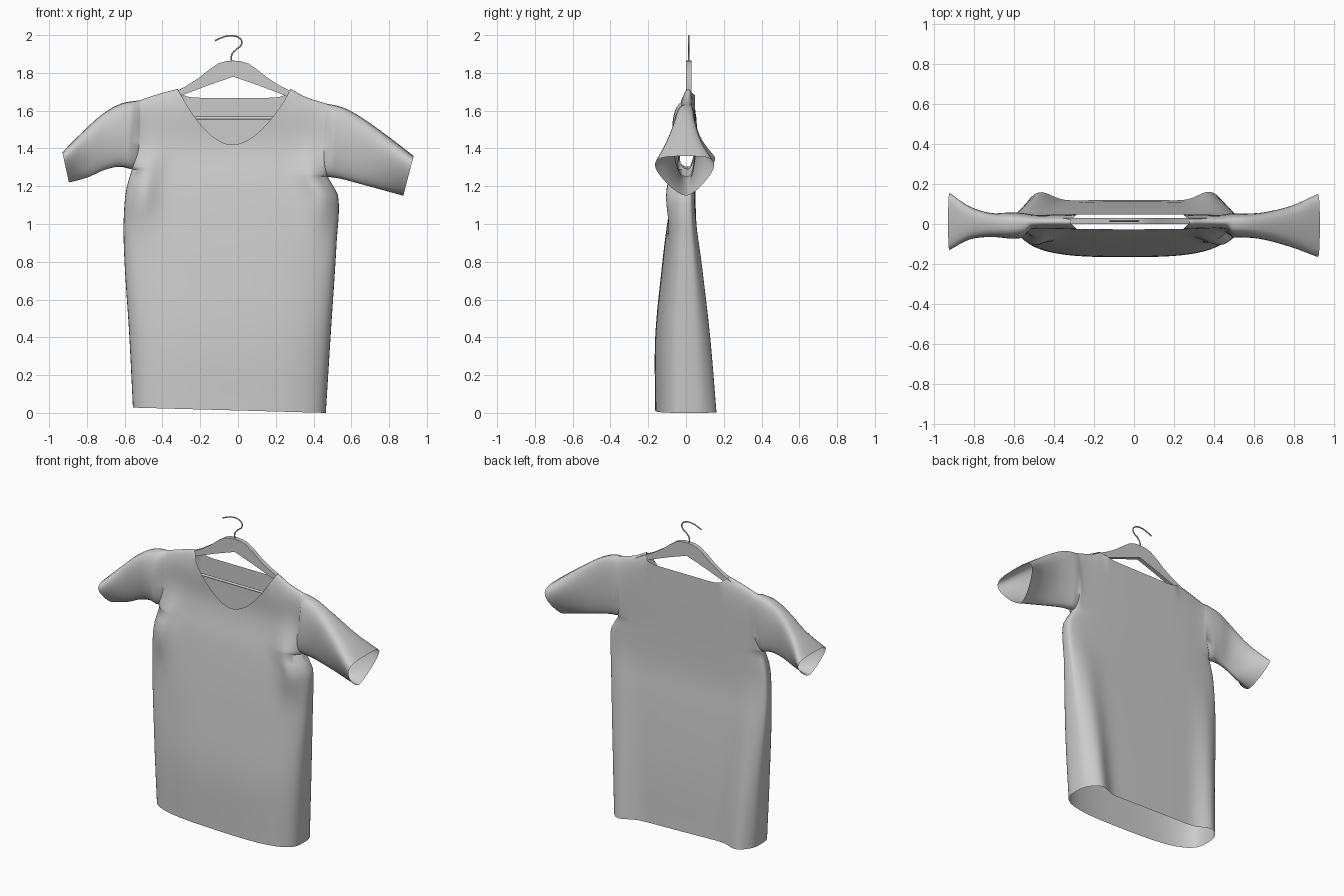
import bpy, bmesh
from math import sin, cos, pi, exp

if "Cube" in bpy.data.objects:
    bpy.data.objects.remove(bpy.data.objects["Cube"])


def curve(table, x):
    """Smooth interpolation through (x, value) pairs."""
    n = len(table)
    x = min(max(x, table[0][0]), table[-1][0])
    i = 0
    while i < n - 2 and x > table[i + 1][0]:
        i += 1

    def slope(k):
        a, b = table[max(k - 1, 0)], table[min(k + 1, n - 1)]
        return (b[1] - a[1]) / (b[0] - a[0])
    (x0, a), (x1, b) = table[i], table[i + 1]
    h = x1 - x0
    t = (x - x0) / h
    return ((2*t**3 - 3*t*t + 1) * a + (t**3 - 2*t*t + t) * h * slope(i)
            + (3*t*t - 2*t**3) * b + (t**3 - t*t) * h * slope(i + 1))


def lerp(a, b, t):
    return a + (b - a) * t


def finish(name, bm):
    bmesh.ops.recalc_face_normals(bm, faces=bm.faces[:])
    me = bpy.data.meshes.new(name)
    bm.to_mesh(me)
    bm.free()
    ob = bpy.data.objects.new(name, me)
    bpy.context.collection.objects.link(ob)
    bpy.ops.object.select_all(action='DESELECT')
    ob.select_set(True)
    bpy.context.view_layer.objects.active = ob
    return ob


# Shirt outline: side edges, front and back depth by height, shoulder line by x
LEFT = [(0, -.555), (.4, -.575), (.9, -.605), (1.15, -.597), (1.28, -.565), (1.4, -.525), (1.66, -.52)]
RIGHT = [(0, .465), (.4, .49), (.9, .522), (1.15, .53), (1.25, .475), (1.36, .455), (1.66, .47)]
FRONT = [(0, -.163), (.4, -.163), (.8, -.125), (1.0, -.1), (1.2, -.07), (1.42, -.028), (1.6, -.03), (1.72, -.022)]
BACK = [(0, .12), (.4, .105), (.8, .075), (1.0, .055), (1.2, .05), (1.45, .05), (1.72, .048)]
SHOULDER_L = [(-.52, 1.655), (-.44, 1.682), (-.36, 1.705), (-.32, 1.715)]
SHOULDER_R = [(.28, 1.715), (.36, 1.672), (.47, 1.637)]
NECK_X, NECK_R, MID = -.02, .30, .01
LOW, UP = 26, 16

u_l, u_r = .20 / .99, .80 / .99
us = [u_l * (1 - cos(pi / 2 * k / 14)) for k in range(14)]
us += [lerp(u_l, u_r, k / 36) for k in range(36)]
us += [1 - (1 - u_r) * (1 - cos(pi / 2 * (14 - k) / 14)) for k in range(15)]


def top_z(x, back):
    d = abs(x - NECK_X) / NECK_R
    if d < .9999:
        return 1.668 + .047 * d**10 if back else 1.42 + .295 * d**1.9
    return curve(SHOULDER_L, x) if x < 0 else curve(SHOULDER_R, x)


def shirt_point(u, row, back):
    x_top = lerp(-.52, .47, u)
    pit, top = lerp(1.29, 1.25, u), top_z(x_top, back)
    s = abs(2 * u - 1)
    p = 4 if back else 3
    round_side = max(0, 1 - s**p) ** (1 / p)
    if row <= LOW:
        z = lerp(lerp(.028, 0, u), pit, row / LOW)
        close = 1
    else:
        v = (1 - cos(pi * (row - LOW) / UP)) / 2
        z = lerp(pit, top, v)
        round_side += (1 - round_side) * s**6 * max(0, 1 - (1 - v)**4) ** .5
        neck = min(1, max(0, (NECK_R - abs(x_top - NECK_X)) / .03))
        close = lerp(max(0, 1 - v**8) ** .5, 1, neck)
    y = curve(BACK if back else FRONT, z)
    if back:
        y += .07 * exp(-((s - .86) / .17)**2) * max(0, 1 - z / 1.1)
    else:
        y -= .07 * exp(-((s - .86) / .15)**2) * exp(-((z - 1.18) / .17)**2)
    return (lerp(curve(LEFT, z), curve(RIGHT, z), u), MID + (y - MID) * round_side * close, z)


bm = bmesh.new()


def skin(rows, closed=False):
    n = len(rows[0])
    for a, b in zip(rows, rows[1:]):
        for j in range(n if closed else n - 1):
            k = (j + 1) % n
            bm.faces.new((a[j], a[k], b[k], b[j]))


# Shirt body: front and back panels
panels = []
for back in (False, True):
    grid = [[bm.verts.new(shirt_point(u, r, back)) for r in range(LOW + UP + 1)] for u in us]
    skin(grid)
    panels.append(grid)

# Sleeves: stations of (top x, top z, bottom x, bottom z, front depth, back depth)
SLEEVE_L = [(-.52, 1.655, -.565, 1.29, .08, .045), (-.62, 1.637, -.63, 1.303, .08, .05),
            (-.72, 1.58, -.71, 1.285, .07, .05), (-.83, 1.48, -.80, 1.245, .08, .085),
            (-.93, 1.38, -.895, 1.22, .13, .155)]
SLEEVE_R = [(.47, 1.637, .475, 1.25, .08, .045), (.56, 1.615, .55, 1.238, .075, .045),
            (.66, 1.56, .655, 1.21, .085, .055), (.80, 1.46, .765, 1.18, .12, .09),
            (.93, 1.36, .875, 1.15, .165, .15)]
for stations, col in ((SLEEVE_L, 0), (SLEEVE_R, -1)):
    front, rear = panels[0][col][LOW:], panels[1][col][LOW:]
    rings = [[bm.verts.new(v.co) for v in front + rear[-2:0:-1]]]
    for i in range(1, 17):
        s = i / 16
        tx, tz, bx, bz, wf, wb = [curve([(k / 4, st[c]) for k, st in enumerate(stations)], s)
                                  for c in range(6)]
        ring = []
        for j in range(2 * UP):
            t = j / UP if j <= UP else 2 - j / UP
            h = (1 - cos(pi * t)) / 2
            w = max(0, sin(pi * t ** (1 + .9 * s))) ** .65
            y = w * (-wf if j <= UP else wb)
            ring.append(bm.verts.new((lerp(bx, tx, h), lerp(MID, 0, s) + y, lerp(bz, tz, h))))
        rings.append(ring)
    skin(rings, closed=True)

bmesh.ops.remove_doubles(bm, verts=bm.verts[:], dist=.0004)
finish("shirt", bm)
bpy.ops.object.shade_smooth_by_angle(angle=pi / 3)

# Hanger body: mirrored arched outline, extruded in depth
CX, CY = -.025, .015
upper = [(0, 1.865), (.04, 1.862), (.08, 1.85), (.13, 1.815), (.18, 1.775), (.25, 1.73),
         (.33, 1.69), (.41, 1.64), (.46, 1.60), (.475, 1.57)]
lower = [(.465, 1.55), (.44, 1.56), (.38, 1.62), (.27, 1.682), (.13, 1.735), (0, 1.78)]
half = upper + lower
outline = half + [(-x, z) for x, z in half[-2:0:-1]]
bm = bmesh.new()
n = len(outline)
near = [bm.verts.new((CX + x, CY - .014, z)) for x, z in outline]
far = [bm.verts.new((CX + x, CY + .014, z)) for x, z in outline]
bm.faces.new(near)
bm.faces.new(far[::-1])
for i in range(n):
    k = (i + 1) % n
    bm.faces.new((near[i], far[i], far[k], near[k]))
finish("hanger_body", bm)
bpy.ops.object.shade_smooth_by_angle(angle=pi / 5)


def wire(name, points, radius):
    cu = bpy.data.curves.new(name, 'CURVE')
    cu.dimensions = '3D'
    cu.bevel_depth, cu.bevel_resolution, cu.use_fill_caps = radius, 3, True
    sp = cu.splines.new('BEZIER')
    sp.bezier_points.add(len(points) - 1)
    for p, (x, z) in zip(sp.bezier_points, points):
        p.co = (x, CY, z)
        p.handle_left_type = p.handle_right_type = 'AUTO'
    bpy.context.collection.objects.link(bpy.data.objects.new(name, cu))


# Trouser bar and hook
wire("hanger_bar", [(CX - .45, 1.561), (CX + .45, 1.561)], .008)
wire("hanger_hook", [(-.033, 1.85), (-.033, 1.895), (-.012, 1.922), (.015, 1.945), (.02, 1.967),
                     (0, 1.989), (-.05, 1.996), (-.095, 1.983), (-.122, 1.971)], .004)
